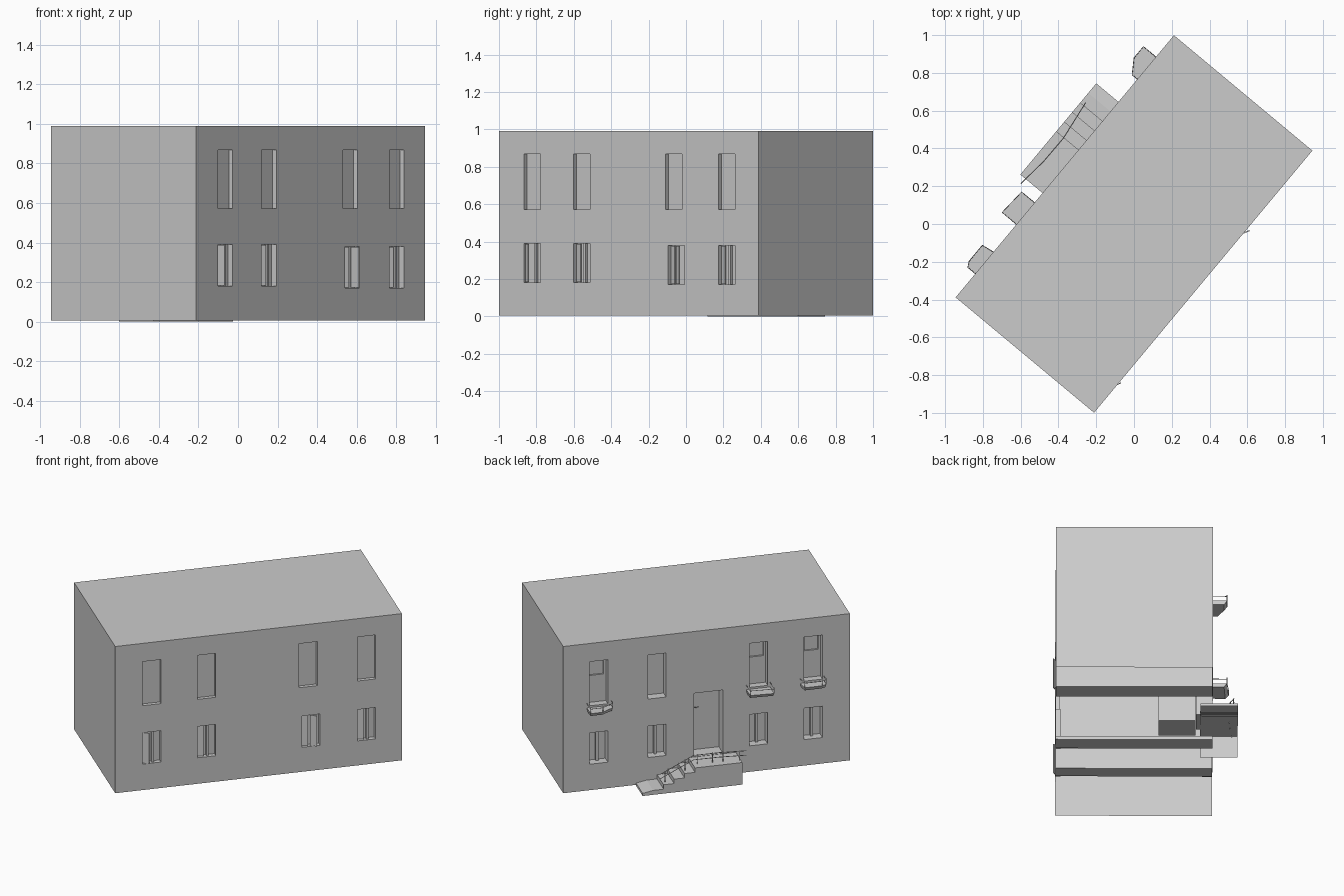
import bpy, bmesh, math
from mathutils import Matrix, Vector

if "Cube" in bpy.data.objects:
    bpy.data.objects.remove(bpy.data.objects["Cube"])

TURN = Matrix.Rotation(math.radians(50.2), 4, 'Z')   # house stands at an angle
L, W, Z0, Z1 = 0.903, 0.477, 0.006, 0.99              # half length, half width, heights

grey = bpy.data.materials.new("plain_grey")
grey.use_nodes = True
grey.diffuse_color = (0.6, 0.6, 0.6, 1)
bsdf = next(n for n in grey.node_tree.nodes if n.type == 'BSDF_PRINCIPLED')
bsdf.inputs["Base Color"].default_value = (0.6, 0.6, 0.6, 1)


def finish(name, data):
    data.materials.append(grey)
    ob = bpy.data.objects.new(name, data)
    ob.matrix_world = TURN
    bpy.context.collection.objects.link(ob)
    return ob


def from_bm(name, bm, recalc=True):
    bmesh.ops.remove_doubles(bm, verts=bm.verts, dist=1e-5)
    if recalc:
        bmesh.ops.recalc_face_normals(bm, faces=bm.faces)
    me = bpy.data.meshes.new(name)
    bm.to_mesh(me)
    bm.free()
    return finish(name, me)


def box(name, u0, u1, v0, v1, z0, z1):
    bm = bmesh.new()
    bmesh.ops.create_cube(bm, size=1)
    for p in bm.verts:
        p.co = ((u0 + u1) / 2 + p.co.x * (u1 - u0), (v0 + v1) / 2 + p.co.y * (v1 - v0),
                (z0 + z1) / 2 + p.co.z * (z1 - z0))
    return from_bm(name, bm)


def rod(name, paths, r=0.003):
    cu = bpy.data.curves.new(name, 'CURVE')
    cu.dimensions = '3D'
    cu.bevel_depth, cu.bevel_resolution, cu.use_fill_caps = r, 0, True
    for path in paths:
        sp = cu.splines.new('POLY')
        sp.points.add(len(path) - 1)
        for p, co in zip(sp.points, path):
            p.co = (*co, 1)
    return finish(name, cu)


def facade(bm, side, holes):
    """Wall split on a grid, each hole pushed in with its own reveals."""
    def quad(*pts):
        f = bm.faces.new([bm.verts.new((u, side * v, z)) for u, v, z in pts])
        if side > 0:
            f.normal_flip()
    us = sorted({-L, L} | {h[i] for h in holes for i in (0, 1)})
    zs = sorted({Z0, Z1} | {h[i] for h in holes for i in (2, 3)})
    for a, b in zip(us, us[1:]):
        for c, d in zip(zs, zs[1:]):
            m, n = (a + b) / 2, (c + d) / 2
            if not any(h[0] < m < h[1] and h[2] < n < h[3] for h in holes):
                quad((a, W, c), (b, W, c), (b, W, d), (a, W, d))
    for a, b, c, d, depth in holes:
        i = W - depth
        quad((a, i, c), (b, i, c), (b, i, d), (a, i, d))
        quad((a, W, c), (a, i, c), (a, i, d), (a, W, d))
        quad((b, i, c), (b, W, c), (b, W, d), (b, i, d))
        quad((a, W, c), (b, W, c), (b, i, c), (a, i, c))
        quad((a, i, d), (b, i, d), (b, W, d), (a, W, d))


# Walls, roof, windows and door recesses (underside is open)
starts = [-0.73, -0.385, 0.255, 0.622]
front_low = [(-0.73, 0.18), (-0.385, 0.18), (0.272, 0.17), (0.622, 0.17)]
WIDTH = 0.115
BACK = 0.06                                            # reveal depth on the entrance side
DOOR_DEPTH = 0.1


def row(cells, height, depth):
    return [(s, s + WIDTH, z, z + height, depth) for s, z in cells]


upper = [(s, 0.572) for s in starts]
lower = [(s, 0.18) for s in starts]
bm = bmesh.new()
facade(bm, -1, row(upper, 0.295, 0.025) + row(front_low, 0.21, 0.032))
facade(bm, 1, row(upper, 0.295, BACK) + row(lower, 0.21, BACK)
       + [(-0.104, 0.078, 0.15, 0.575, DOOR_DEPTH)])
for pts in ([(L, -W, Z0), (L, W, Z0), (L, W, Z1), (L, -W, Z1)],
            [(-L, W, Z0), (-L, -W, Z0), (-L, -W, Z1), (-L, W, Z1)],
            [(-L, -W, Z1), (L, -W, Z1), (L, W, Z1), (-L, W, Z1)]):
    bm.faces.new([bm.verts.new(p) for p in pts])
from_bm("house_shell", bm, recalc=False)

# Cross walls and entrance lobby seen through the open underside
for i, (a, b, top) in enumerate([(0.547, 0.668, 0.145), (-0.083, 0.026, 0.03),
                                 (-0.423, -0.326, 0.145)]):
    box(f"cross_wall_{i}", a, b, -W + 0.001, W - 0.001, Z0, top)
box("entrance_lobby", -0.104, 0.078, 0.15, W - DOOR_DEPTH - 0.002, 0.11, 0.575)


def sash(name, u, v, width, z, degrees):
    """Casement leaf hinged on its low-u edge, swung out to the front."""
    ob = box(name, 0, width, -0.003, 0.003, z + 0.003, z + 0.207)
    ob.matrix_world = (TURN @ Matrix.Translation((u + 0.003, v, 0))
                       @ Matrix.Rotation(-math.radians(degrees), 4, 'Z'))


# Front casements standing ajar
for i, (s, z) in enumerate(front_low):
    proud = i == 0
    sash(f"front_casement_{i}", s, -W + (0.012 if proud else 0.026), 0.042, z, 30 if proud else 22)
    if i == 2:
        sash("front_casement_right", s + 0.05, -W + 0.006, 0.045, z, 28)
    else:
        mid = s + WIDTH / 2
        box(f"front_mullion_{i}", mid + 0.002, mid + 0.016, -W + 0.012, -W + 0.03, z, z + 0.21)

# Back windows: frame with a centre mullion
for i, (s, z) in enumerate(lower):
    mid = s + WIDTH / 2
    box(f"back_mullion_{i}", mid - 0.008, mid + 0.008, W - BACK, W - BACK + 0.02, z, z + 0.21)

# Balcony doors: raised frame around a square pane
for i in (0, 1, 3):
    s = starts[i]
    e, v0, v1 = s + WIDTH, W - BACK, W - BACK + 0.012
    box(f"balcony_door_panel_{i}", s, e, v0, v1, 0.572, 0.752)
    box(f"balcony_door_head_{i}", s, e, v0, v1, 0.852, 0.867)
    box(f"balcony_door_stile_a_{i}", s, s + 0.014, v0, v1, 0.752, 0.852)
    box(f"balcony_door_stile_b_{i}", e - 0.014, e, v0, v1, 0.752, 0.852)


def balcony(name, plan, top=0.56):
    """Thin slab, slightly tapering downwards, with a light rail on the free edge."""
    bm = bmesh.new()
    mid = sum(p[0] for p in plan) / len(plan)
    up = [bm.verts.new((u, v, top)) for u, v in plan]
    low = [bm.verts.new((mid + (u - mid) * 0.95, W + (v - W) * 0.8, top - 0.024)) for u, v in plan]
    n = len(plan)
    bm.faces.new(up)
    bm.faces.new(low[::-1])
    for k in range(n):
        bm.faces.new((up[k], low[k], low[(k + 1) % n], up[(k + 1) % n]))
    from_bm(name, bm)
    rail = [(u, v, top + 0.03) for u, v in plan]
    posts = [[(u, v, top), (u, v, top + 0.04)] for u, v in plan[1:-1]]
    rod(name + "_railing", [rail] + posts, 0.002)


balcony("balcony_far", [(0.6, W), (0.6, 0.513), (0.676, 0.563), (0.754, 0.563), (0.754, W)])
balcony("balcony_middle", [(-0.4, W), (-0.4, 0.576), (-0.25, 0.566), (-0.25, W)])
balcony("balcony_near", [(-0.74, W), (-0.74, 0.529), (-0.71, 0.545), (-0.6, 0.545), (-0.59, W)])

# Entrance stairs: stepped profile extruded out from under the door, open below
STEPS, INN, OUT, LAND = 5, W - 0.075, 0.63, 0.148
run, rise = 0.066, LAND / STEPS
profile = [(-0.184, 0), (-0.184, LAND)]
for k in range(STEPS):
    u = 0.114 + k * run
    profile += [(u, LAND - k * rise), (u, LAND - (k + 1) * rise)]
profile = profile[:-1] + [(0.444, rise * 0.6), (0.444, 0)]
bm = bmesh.new()
inner = [bm.verts.new((u, INN, z)) for u, z in profile]
outer = [bm.verts.new((u, OUT, z)) for u, z in profile]
n = len(profile)
bm.faces.new(outer)
bm.faces.new(inner[::-1])
for k in range(n):
    bm.faces.new((inner[k], inner[(k + 1) % n], outer[(k + 1) % n], outer[k]))
bmesh.ops.recalc_face_normals(bm, faces=bm.faces)
bmesh.ops.delete(bm, geom=[f for f in bm.faces if f.normal.z < -0.9], context='FACES_ONLY')
from_bm("entrance_stairs", bm, recalc=False)

# Handrail: two bars following the landing and the steps
line = [Vector(p) for p in ((-0.22, 0.597, LAND), (-0.05, 0.58, LAND),
                            (0.11, 0.578, LAND), (0.33, 0.608, 0.06))]
bars = [[p + Vector((0, 0, h)) for p in line] for h in (0.03, 0.06)]
posts = []
for a, b in zip(line, line[1:]):
    for t in (0.25, 0.85):
        p = a.lerp(b, t)
        posts.append([p - Vector((0, 0, 0.01)), p + Vector((0, 0, 0.065))])
rod("stair_handrail", bars + posts, 0.0025)

# Door handle
hv = W - DOOR_DEPTH
rod("door_handle", [[(0.068, hv, 0.44), (0.068, hv + 0.018, 0.44), (0.03, hv + 0.018, 0.44)]])
